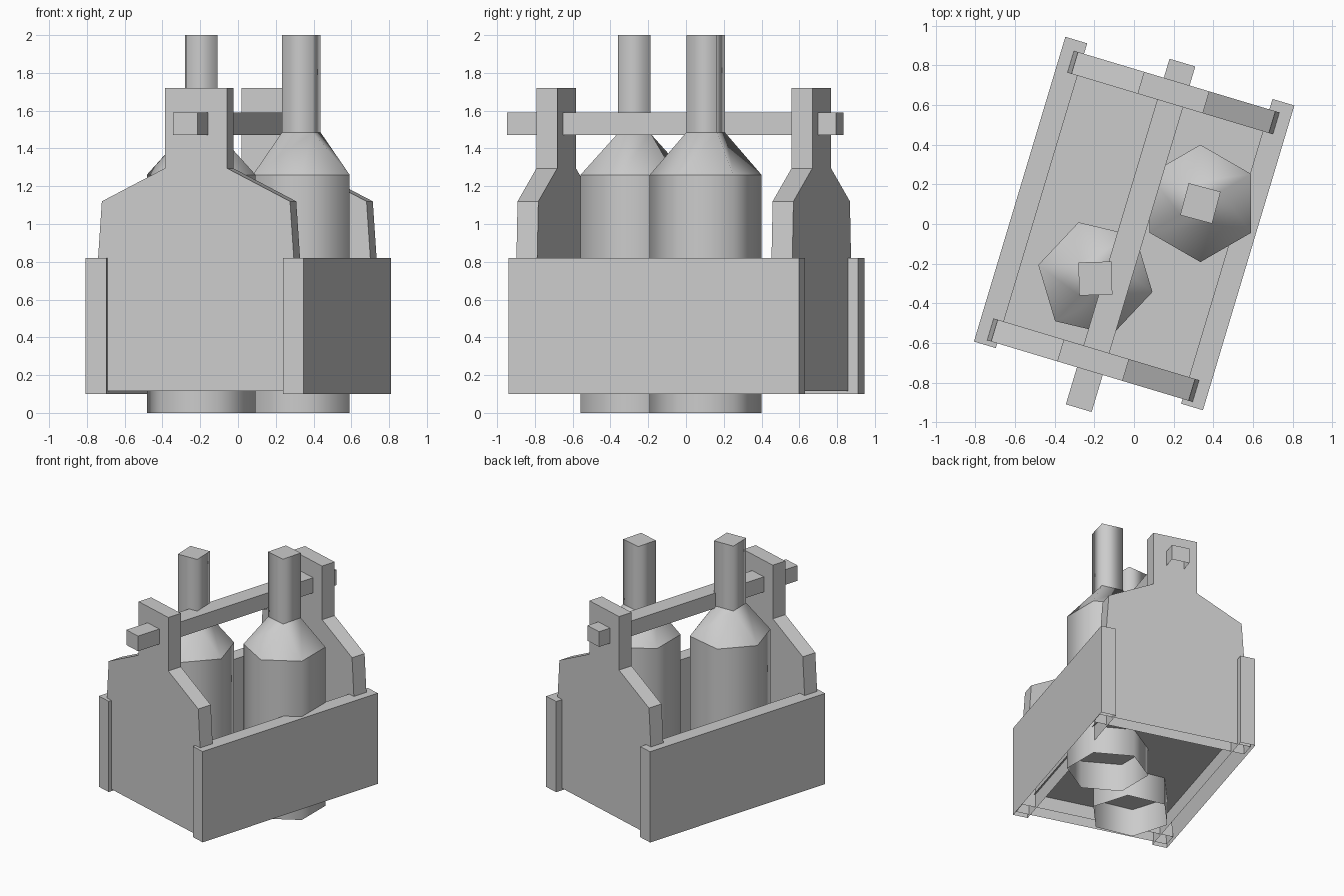
import bpy, bmesh
from math import radians, cos, sin
from mathutils import Vector

if "Cube" in bpy.data.objects:
    bpy.data.objects.remove(bpy.data.objects["Cube"])

YAW = radians(-16.7)      # the whole crate is turned on the ground


def finish(name, bm, loc=(0, 0, 0), yaw=YAW):
    bmesh.ops.recalc_face_normals(bm, faces=bm.faces[:])
    me = bpy.data.meshes.new(name)
    bm.to_mesh(me)
    bm.free()
    ob = bpy.data.objects.new(name, me)
    ob.location = loc
    ob.rotation_euler.z = yaw
    bpy.context.collection.objects.link(ob)
    return ob


def slab(name, profile, y0, y1):
    """Extrude an x-z profile along y; the last profile edge (underside) stays open."""
    bm = bmesh.new()
    a = [bm.verts.new((x, y0, z)) for x, z in profile]
    b = [bm.verts.new((x, y1, z)) for x, z in profile]
    bm.faces.new(a)
    bm.faces.new(b[::-1])
    for i in range(len(profile) - 1):
        bm.faces.new((a[i], a[i + 1], b[i + 1], b[i]))
    return finish(name, bm)


def rect(x0, x1, z0, z1):
    return [(x0, z0), (x0, z1), (x1, z1), (x1, z0)]


# Long side boards
slab("left_side_board", rect(-0.603, -0.488, 0.10, 0.82), -0.80, 0.805)
slab("right_side_board", rect(0.488, 0.603, 0.10, 0.82), -0.80, 0.805)

# Shaped end panels, half outline mirrored
half = [(0.59, 0.115), (0.52, 1.12), (0.172, 1.295), (0.172, 1.72)]
outline = [(-x, z) for x, z in half] + half[::-1]
slab("front_end_panel", outline, -0.775, -0.66)
slab("back_end_panel", outline, 0.635, 0.75)

# Carrying handle
slab("handle", rect(-0.068, 0.068, 1.47, 1.59), -0.97, 0.85)

# Floor sheet
bm = bmesh.new()
bm.faces.new([bm.verts.new((x, y, 0.22)) for x, y in
              ((-0.5, -0.7), (0.5, -0.7), (0.5, 0.68), (-0.5, 0.68))])
finish("floor", bm)


def bottle(name, x, y, yaw):
    """Six-sided body narrowing to a four-sided neck, open at the base."""
    bm = bmesh.new()

    def ring(n, r, z):
        return [bm.verts.new((r * cos(t), r * sin(t), z))
                for t in (radians(30 + 360 * i / n) for i in range(n))]

    def walls(lo, hi):
        n = len(lo)
        for i in range(n):
            j = (i + 1) % n
            bm.faces.new((lo[i], lo[j], hi[j], hi[i]))

    base, body = ring(6, 0.296, 0), ring(6, 0.296, 1.26)
    neck, top = ring(4, 0.118, 1.485), ring(4, 0.118, 2.0)
    walls(base, body)
    walls(neck, top)
    # shoulder: each body corner leads to its nearest neck corner
    near = [0, 1, 1, 2, 3, 3]
    for i in range(6):
        j = (i + 1) % 6
        f = [body[i], body[j], neck[near[j]]]
        if near[i] != near[j]:
            f.append(neck[near[i]])
        bm.faces.new(f)
    cap = bm.faces.new(top)
    for f in bm.faces:
        f.smooth = f is not cap
    for e in bm.edges:
        if abs(e.verts[0].co.z - e.verts[1].co.z) < 1e-4:
            e.smooth = False
    finish(name, bm, (x, y, 0), yaw)


# Bottles
bottle("right_bottle", 0.335, 0.104, 0)
bottle("left_bottle", -0.195, -0.275, radians(16.7))
